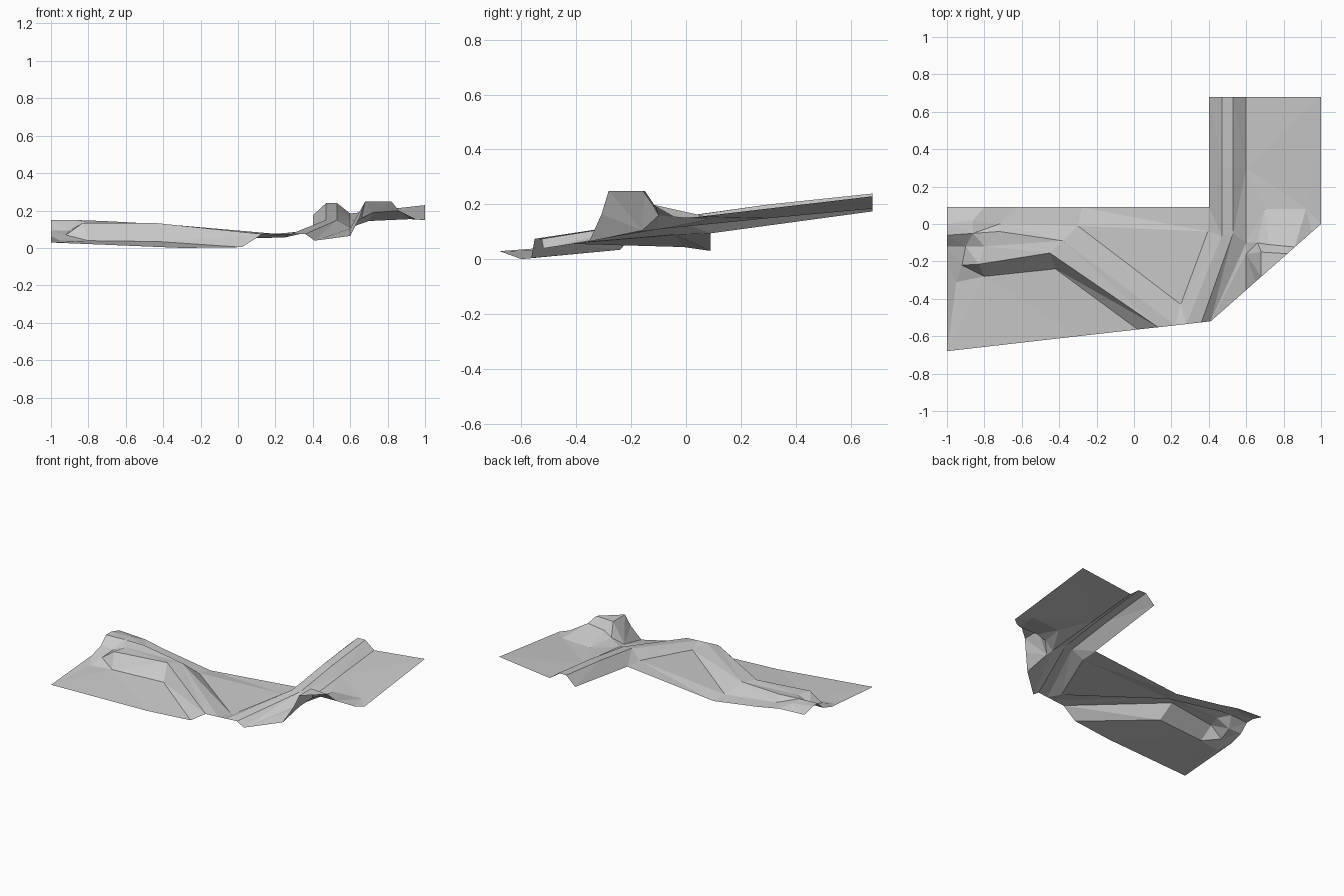
import bpy, bmesh
from mathutils import Vector
from mathutils.geometry import delaunay_2d_cdt

if "Cube" in bpy.data.objects:
    bpy.data.objects.remove(bpy.data.objects["Cube"])

# Outer border of the terrain sheet, including where the banks meet it
border = [(-1, -.68, .035), (-.3, -.60, .006), (.02, -.564, .01), (.13, -.552, .08),
          (.22, -.542, .08), (.28, -.535, .08), (.36, -.526, .08), (.41, -.52, .045),
          (.6, -.353, .07), (.65, -.308, .17), (.68, -.282, .255), (.82, -.159, .255),
          (.86, -.123, .205), (.95, -.044, .16), (1, 0, .155), (1, .68, .235),
          (.6, .68, .19), (.53, .68, .245), (.47, .68, .245), (.4, .68, .18),
          (.4, .09, .1), (-.28, .09, .036), (-.63, .09, .088), (-.8, .09, .12),
          (-1, .09, .13), (-1, 0, .155), (-1, -.06, .155), (-1, -.12, .1), (-1, -.22, .07)]

# Break lines: feet and crests of the banks and mounds
west_bank = [
    [(-.95, -.31, .045), (-.8, -.28, .045), (-.42, -.24, .04), (.02, -.564, .01)],
    [(-1, -.22, .07), (-.92, -.22, .075), (-.83, -.215, .14), (-.45, -.155, .14), (.13, -.552, .08)],
    [(-.8, -.12, .142), (-.38, -.09, .132), (.22, -.542, .08)],
    [(-.72, 0, .11), (-.3, -.01, .05), (.25, -.43, .062)],
]
east_bank = [
    [(.25, -.43, .062), (.395, -.04, .095), (.4, .09, .1)],
    [(.28, -.535, .08), (.47, -.06, .155), (.47, .3, .205), (.47, .68, .245)],
    [(.36, -.526, .08), (.53, -.05, .155), (.53, .3, .205), (.53, .68, .245)],
    [(.41, -.52, .045), (.6, -.1, .115), (.6, .3, .155), (.6, .68, .19)],
]
east_mound = [
    [(.68, -.282, .255), (.68, -.15, .255), (.82, -.159, .255)],
    [(.6, -.353, .07), (.6, -.16, .11)],
    [(.66, -.1, .165), (.72, -.11, .195), (.86, -.123, .205)],
    [(.7, .08, .15), (.92, .08, .16)],
]
west_mound = [
    [(-1, -.06, .155), (-.86, -.05, .155), (-.72, -.04, .15)],
    [(-1, 0, .155), (-.86, .02, .15)],
    [(-1, -.12, .1), (-.9, -.12, .1)],
]

points, edges = [], []


def add_point(p):
    if p not in points:
        points.append(p)
    return points.index(p)


def add_line(line, closed=False):
    ids = [add_point(p) for p in line]
    edges.extend(zip(ids, ids[1:] + ids[:1]) if closed else zip(ids, ids[1:]))


def inside(x, y):
    hit = False
    for a, b in zip(border, border[1:] + border[:1]):
        if (a[1] > y) != (b[1] > y) and x < a[0] + (y - a[1]) * (b[0] - a[0]) / (b[1] - a[1]):
            hit = not hit
    return hit


add_line(border, True)
for group in (west_bank, east_bank, east_mound, west_mound):
    for line in group:
        add_line(line)

# Triangulate along the break lines and lift to the given heights
co, _, faces, orig, _, _ = delaunay_2d_cdt(
    [Vector(p[:2]) for p in points], edges, [], 0, 1e-5)


def height(i):
    if orig[i] and orig[i][0] < len(points):
        return points[orig[i][0]][2]
    near = sorted(points, key=lambda p: (Vector(p[:2]) - co[i]).length)[:3]
    return sum(p[2] for p in near) / 3


bm = bmesh.new()
verts = [bm.verts.new((c.x, c.y, height(i))) for i, c in enumerate(co)]
for f in faces:
    c = sum((co[i] for i in f), Vector((0, 0))) / len(f)
    if len(f) == 3 and inside(c.x, c.y):
        face = bm.faces.new([verts[i] for i in f])
        face.normal_update()
        if face.normal.z < 0:
            face.normal_flip()
bmesh.ops.delete(bm, geom=[v for v in bm.verts if not v.link_faces], context='VERTS')
low = min(v.co.z for v in bm.verts)
bmesh.ops.translate(bm, verts=bm.verts, vec=(0, 0, -low))
mesh = bpy.data.meshes.new("terrain_banks")
bm.to_mesh(mesh)
bm.free()
bpy.context.collection.objects.link(bpy.data.objects.new("terrain_banks", mesh))
